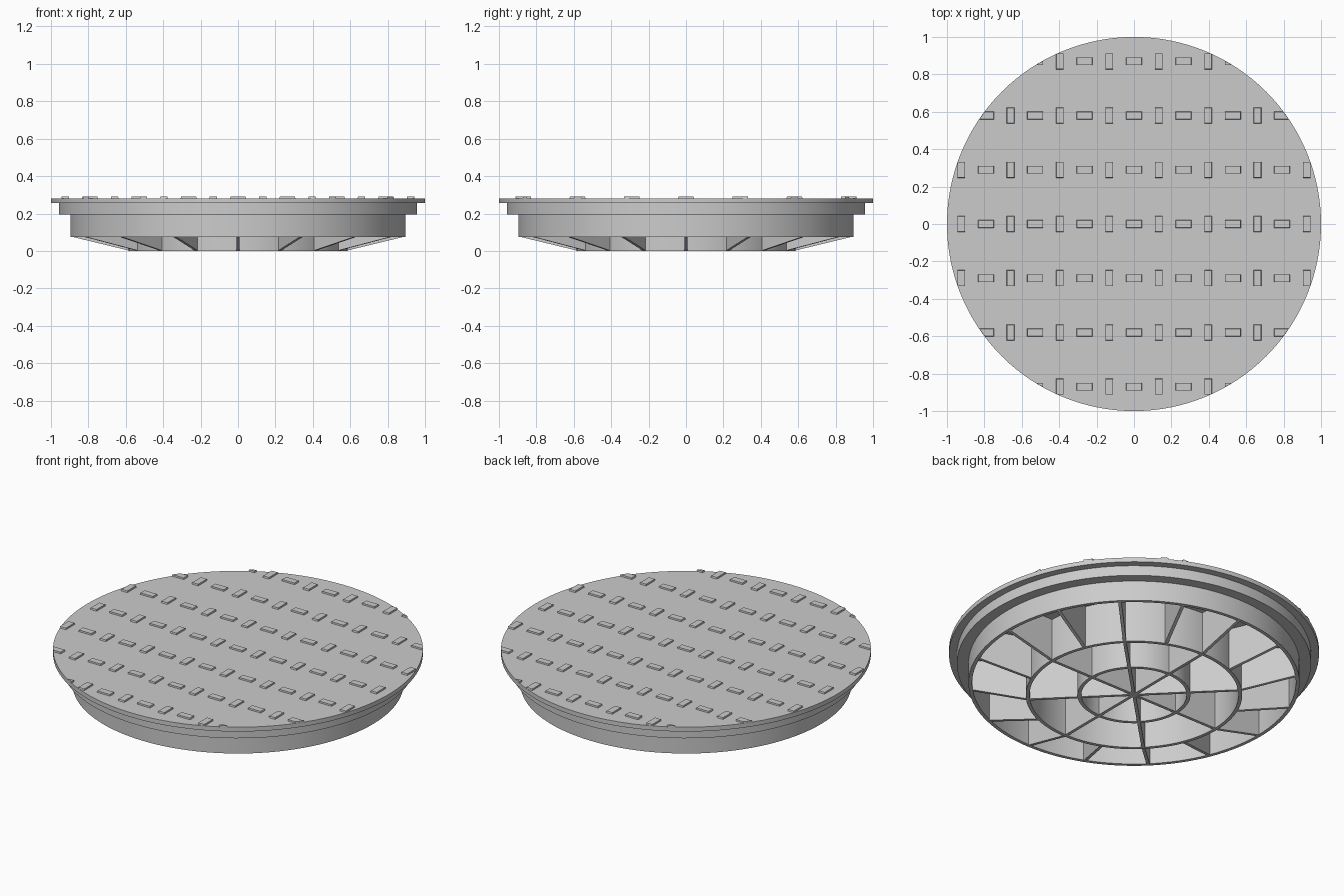
import bpy, bmesh, math
from mathutils import Matrix, Vector

if "Cube" in bpy.data.objects:
    bpy.data.objects.remove(bpy.data.objects["Cube"])

SEG = 128
CEIL = 0.25      # underside of the plate
TOP = 0.281      # upper face of the plate


def finish(bm, name, smooth=True):
    bmesh.ops.recalc_face_normals(bm, faces=bm.faces)
    mesh = bpy.data.meshes.new(name)
    bm.to_mesh(mesh)
    bm.free()
    obj = bpy.data.objects.new(name, mesh)
    bpy.context.collection.objects.link(obj)
    if smooth:
        bpy.ops.object.select_all(action='DESELECT')
        obj.select_set(True)
        bpy.context.view_layer.objects.active = obj
        bpy.ops.object.shade_smooth_by_angle(angle=math.radians(30))
    return obj


def lathe(name, profile, closed):
    bm = bmesh.new()
    verts = [bm.verts.new((r, 0, z)) for r, z in profile]
    pairs = list(zip(verts, verts[1:]))
    if closed:
        pairs.append((verts[-1], verts[0]))
    edges = [bm.edges.new(p) for p in pairs]
    bmesh.ops.spin(bm, geom=verts + edges, axis=(0, 0, 1), cent=(0, 0, 0),
                   angle=math.tau, steps=SEG, use_duplicate=False)
    bmesh.ops.remove_doubles(bm, verts=bm.verts, dist=1e-5)
    return finish(bm, name)


def ribs(name, profile, count, thick=0.018):
    bm = bmesh.new()
    for i in range(count):
        rot = Matrix.Rotation(math.tau * i / count, 4, 'Z')
        face = bm.faces.new([bm.verts.new(rot @ Vector((r, -thick / 2, z))) for r, z in profile])
        ext = bmesh.ops.extrude_face_region(bm, geom=[face], use_keep_orig=True)
        moved = [g for g in ext['geom'] if isinstance(g, bmesh.types.BMVert)]
        bmesh.ops.translate(bm, verts=moved, vec=rot @ Vector((0, thick, 0)))
    return finish(bm, name, smooth=False)


# Stepped cover with hollow skirt
lathe("cover_body", [(0, CEIL), (0.875, CEIL), (0.875, 0.075), (0.895, 0.075),
                     (0.895, 0.195), (0.957, 0.195), (0.957, 0.255), (1.0, 0.255),
                     (1.0, TOP), (0, TOP)], False)

# Concentric stiffening rings underneath
for label, r in (("outer", 0.575), ("inner", 0.295)):
    lathe(label + "_stiffening_ring", [(r - 0.01, 0), (r + 0.01, 0),
                                       (r + 0.01, CEIL + 0.005), (r - 0.01, CEIL + 0.005)], True)

# Radial ribs: sloping outside, level inside
roof = CEIL + 0.005
ribs("outer_ribs", [(0.575, 0), (0.885, 0.075), (0.885, roof), (0.575, roof)], 16)
ribs("middle_ribs", [(0.295, 0), (0.575, 0), (0.575, roof), (0.295, roof)], 8)
ribs("centre_ribs", [(0, 0), (0.295, 0), (0.295, roof), (0, roof)], 8)

# Anti-slip treads in alternating directions
bm = bmesh.new()
PX, PY = 0.132, 0.29
for j in range(-3, 4):
    for i in range(-8, 9):
        x, y = i * PX, j * PY
        if math.hypot(x, y) > 1.03:
            continue
        turn = Matrix.Rotation(math.pi / 2 * (i % 2), 4, 'Z')
        mat = Matrix.Translation((x, y, TOP + 0.002)) @ turn @ Matrix.Diagonal((0.088, 0.042, 0.014, 1))
        box = bmesh.ops.create_cube(bm, size=1, matrix=mat)['verts']
        for v in box:
            if v.co.z > TOP + 0.002:
                v.co.x += (x - v.co.x) * 0.08
                v.co.y += (y - v.co.y) * 0.08
treads = finish(bm, "treads", smooth=False)

# Round cutter trims the treads at the rim
bm = bmesh.new()
bmesh.ops.create_cone(bm, cap_ends=True, segments=SEG, radius1=0.999, radius2=0.999, depth=1)
cutter = finish(bm, "rim_cutter", smooth=False)
cutter.hide_render = True
cutter.hide_set(True)
trim = treads.modifiers.new("rim_trim", 'BOOLEAN')
trim.operation = 'INTERSECT'
trim.solver = 'EXACT'
trim.object = cutter
